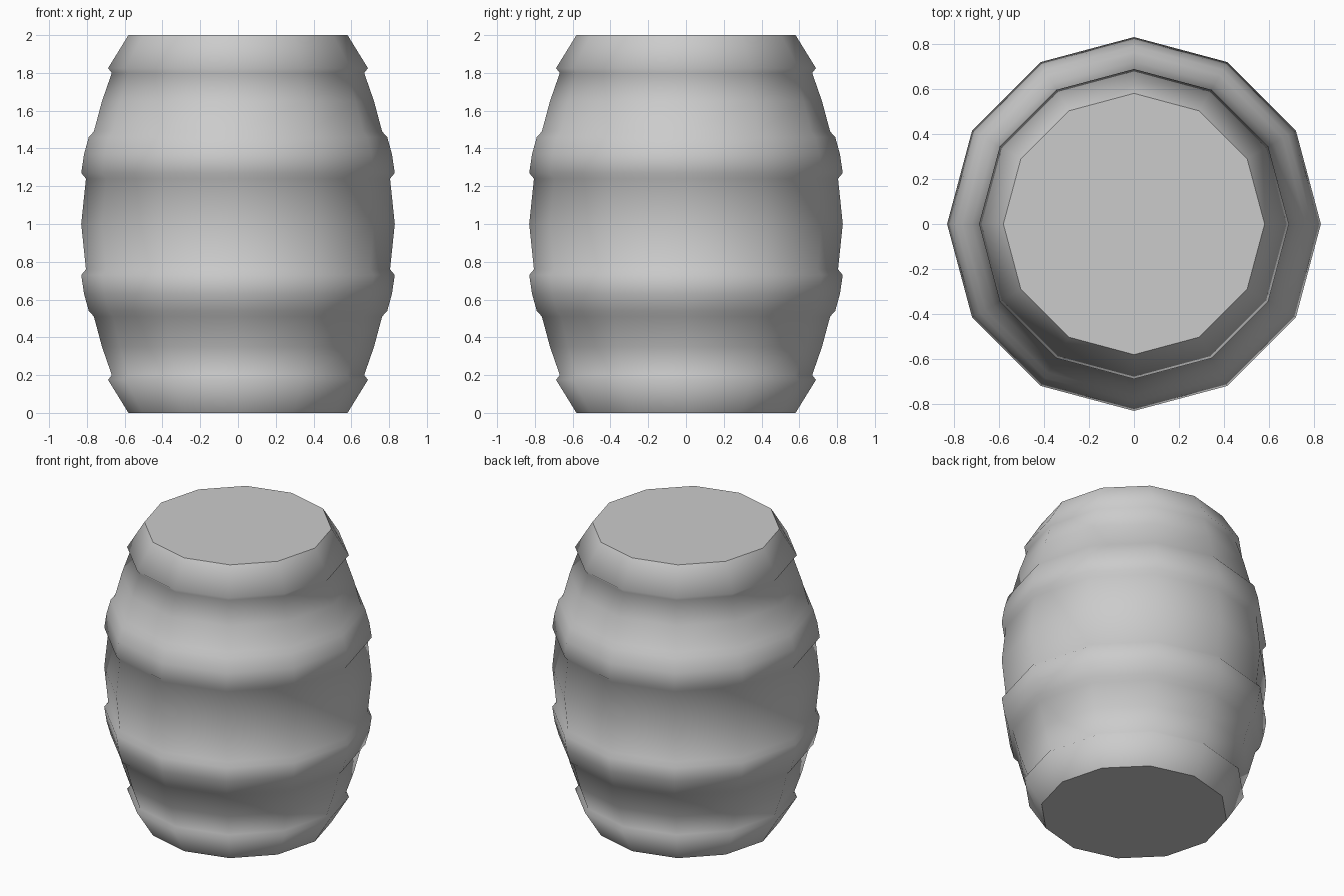
import bpy, bmesh
from math import cos, sin, tau

if "Cube" in bpy.data.objects:
    bpy.data.objects.remove(bpy.data.objects["Cube"])

SIDES = 12

# Upper half of the stave and hoop outline (radius, height), middle to lid
upper = [(0.83, 1.0), (0.805, 1.24), (0.83, 1.27), (0.815, 1.37), (0.79, 1.46),
         (0.763, 1.49), (0.72, 1.65), (0.668, 1.80), (0.688, 1.825), (0.58, 2.0)]
# Lower half mirrors the upper half
profile = [(r, 2.0 - z) for r, z in reversed(upper[1:])] + upper

bm = bmesh.new()
rings = [[bm.verts.new((r * cos(tau * i / SIDES), r * sin(tau * i / SIDES), z))
          for i in range(SIDES)] for r, z in profile]

# Curved wall with its hoops
for low, high in zip(rings, rings[1:]):
    for i in range(SIDES):
        j = (i + 1) % SIDES
        bm.faces.new((low[i], low[j], high[j], high[i])).smooth = True

# Flat bottom and lid
bm.faces.new(rings[0][::-1])
bm.faces.new(rings[-1])

# Crisp rims round the two flat ends
for edge in bm.edges:
    if any(len(f.verts) == SIDES for f in edge.link_faces):
        edge.smooth = False

mesh = bpy.data.meshes.new("barrel")
bm.to_mesh(mesh)
bm.free()
bpy.context.collection.objects.link(bpy.data.objects.new("barrel", mesh))
